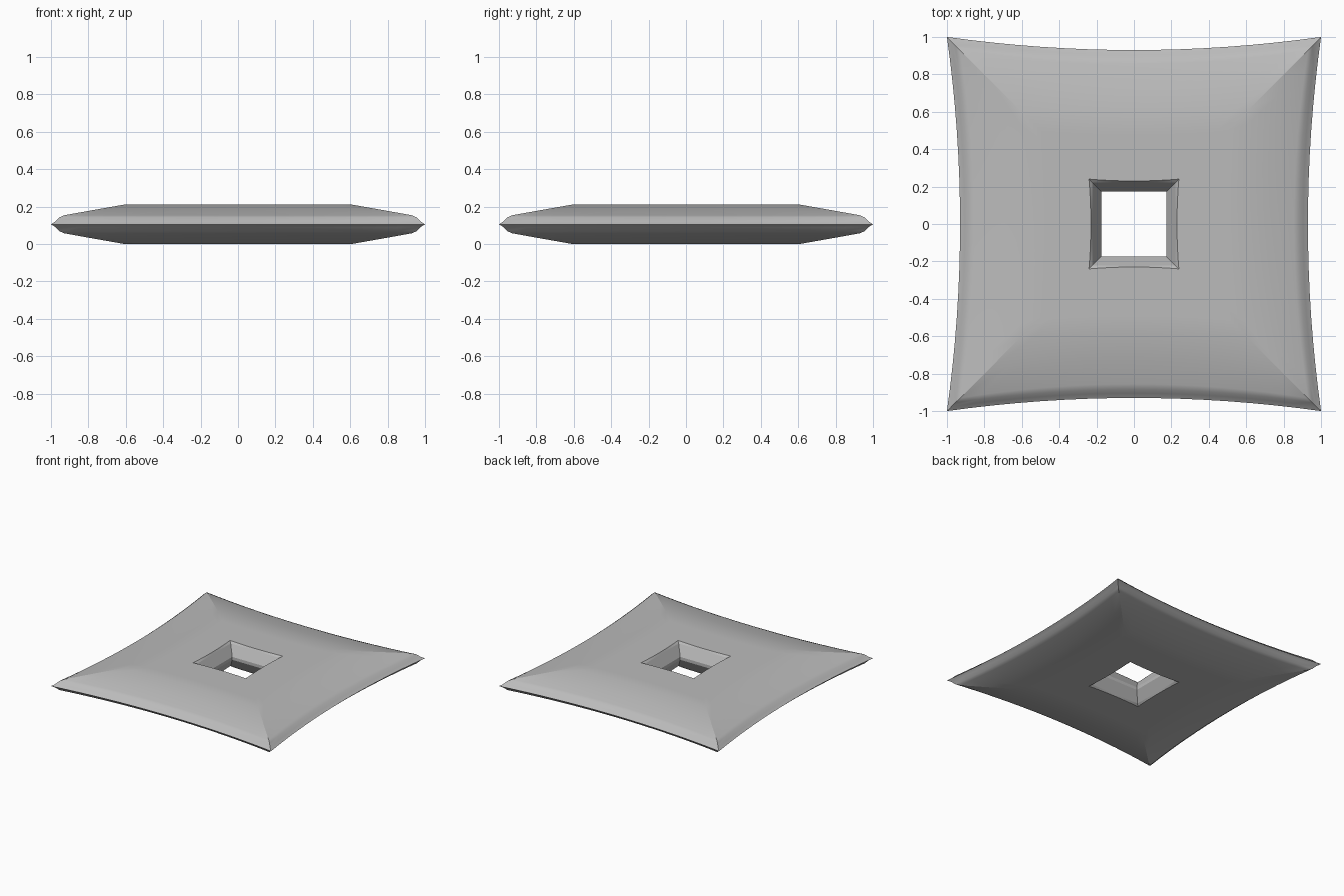
import bpy, bmesh
from mathutils import Vector, Matrix

cube = bpy.data.objects.get("Cube")
if cube:
    bpy.data.objects.remove(cube)

grey = bpy.data.materials.new("plain_grey")
grey.use_nodes = True
COLOUR = (0.5, 0.5, 0.5, 1)
grey.diffuse_color = COLOUR
grey.node_tree.nodes["Principled BSDF"].inputs["Base Color"].default_value = COLOUR

MID_Z = 0.105
STEPS = 16  # segments along each side

# Upper half from rim to hole: corner half-width, mid-side half-width, height
UPPER = [
    (1.0, 0.93, 0.0), (0.975, 0.905, 0.016), (0.955, 0.885, 0.037),
    (0.93, 0.855, 0.048), (0.78, 0.72, 0.075), (0.61, 0.585, 0.105),
    (0.5, 0.48, 0.105), (0.24, 0.23, 0.105), (0.222, 0.222, 0.092),
    (0.175, 0.175, 0.012),
]
LOWER = [(c, m, -z) for c, m, z in reversed(UPPER[1:])]
RINGS = UPPER + LOWER
COUNT = len(RINGS)
RIM_RINGS = {0, 7, 8, 9, COUNT - 9, COUNT - 8, COUNT - 7}


def ring_points(corner, middle, z):
    """Square loop whose sides bow inward towards their middles."""
    for quarter in range(4):
        turn = Matrix.Rotation(quarter * 1.5707963, 3, 'Z')
        for i in range(STEPS):
            t = 2 * i / STEPS - 1
            y = -(middle + (corner - middle) * t * t)
            yield turn @ Vector((corner * t, y, MID_Z + z))


# Plate: loops bridged all the way round through the hole
bm = bmesh.new()
loops = [[bm.verts.new(p) for p in ring_points(*r)] for r in RINGS]
for k in range(COUNT):
    a, b = loops[k], loops[(k + 1) % COUNT]
    for i in range(len(a)):
        j = (i + 1) % len(a)
        face = bm.faces.new((a[i], a[j], b[j], b[i]))
        face.smooth = True
bmesh.ops.recalc_face_normals(bm, faces=bm.faces)

# Crisp rim, hole edges and corner mitres
for k, loop in enumerate(loops):
    nxt = loops[(k + 1) % COUNT]
    flat = k in (5, 6) or k in (COUNT - 7, COUNT - 6)
    for i in range(len(loop)):
        if k in RIM_RINGS:
            bm.edges.get((loop[i], loop[(i + 1) % len(loop)])).smooth = False
        if i % STEPS == 0 and not flat:
            bm.edges.get((loop[i], nxt[i])).smooth = False

mesh = bpy.data.meshes.new("plate")
bm.to_mesh(mesh)
bm.free()
mesh.materials.append(grey)
plate = bpy.data.objects.new("plate", mesh)
bpy.context.collection.objects.link(plate)
